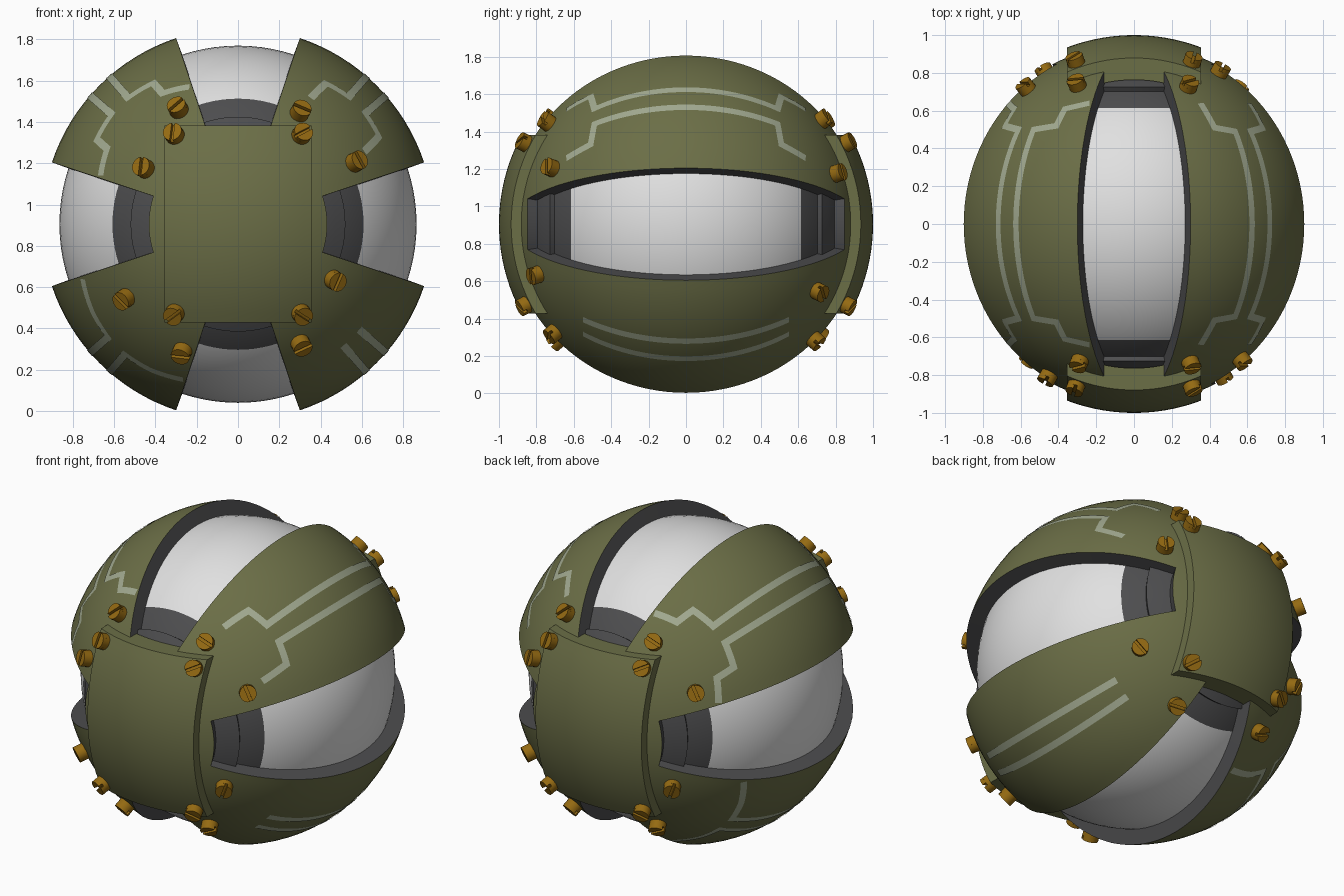
import bpy, bmesh, math
from mathutils import Vector, Matrix

if "Cube" in bpy.data.objects:
    bpy.data.objects.remove(bpy.data.objects["Cube"])

CZ = 0.905                      # height of the ball centre
R_SHELL, R_CORE, R_PLATE = 0.95, 0.865, 1.0
GAP = 18.4                      # half angle of each window gap (degrees)


def mat(name, rgb):
    m = bpy.data.materials.new(name)
    m.diffuse_color = (*rgb, 1)
    m.use_nodes = True
    m.node_tree.nodes["Principled BSDF"].inputs["Base Color"].default_value = m.diffuse_color
    return m


GREEN = mat("olive green", (0.147, 0.156, 0.062))
STRIPE = mat("pale stripe", (0.36, 0.40, 0.28))
DARK = mat("dark grey", (0.075, 0.075, 0.078))
WHITE = mat("white", (0.75, 0.75, 0.75))
GOLD = mat("brass", (0.30, 0.145, 0.006))


def finish(name, bm, mats, solid=0.0, rim=0):
    me = bpy.data.meshes.new(name)
    bm.to_mesh(me)
    bm.free()
    ob = bpy.data.objects.new(name, me)
    bpy.context.collection.objects.link(ob)
    ob.location.z = CZ
    for m in mats:
        me.materials.append(m)
    for o in bpy.context.selected_objects:
        o.select_set(False)
    bpy.context.view_layer.objects.active = ob
    ob.select_set(True)
    if solid:
        md = ob.modifiers.new("thickness", 'SOLIDIFY')
        md.thickness, md.offset, md.material_offset_rim = solid, -1, rim
        bpy.ops.object.modifier_apply(modifier=md.name)
    bpy.ops.object.shade_smooth_by_angle(angle=math.radians(35))
    return ob


def steps(a, b, n):
    return [a + (b - a) * i / n for i in range(n)]


# Angles round the y axis, with exact panel borders
PHIS = []
for q in range(4):
    PHIS += steps(q * 90 - GAP, q * 90 + GAP, 10) + steps(q * 90 + GAP, q * 90 + 90 - GAP, 16)


def ball(radius, thetas, keep=lambda t, p: True, color=lambda c: 0):
    """Part of a sphere with its poles on the y axis."""
    bm = bmesh.new()

    def pt(t, p):
        t, p = math.radians(t), math.radians(p)
        return bm.verts.new(radius * Vector((math.sin(t) * math.sin(p), math.cos(t),
                                             math.sin(t) * math.cos(p))))
    for t0, t1 in zip(thetas, thetas[1:]):
        for i, p0 in enumerate(PHIS):
            p1 = PHIS[i + 1] if i + 1 < len(PHIS) else PHIS[0] + 360
            if keep((t0 + t1) / 2, (p0 + p1) / 2):
                bm.faces.new([pt(t0, p0), pt(t1, p0), pt(t1, p1), pt(t0, p1)])
    bmesh.ops.remove_doubles(bm, verts=bm.verts[:], dist=1e-5)
    bm.normal_update()
    for f in bm.faces:
        c = f.calc_center_median()
        if f.normal.dot(c) < 0:
            f.normal_flip()
        f.material_index = color(c)
    return bm


# White core with dark ends
tb = math.degrees(math.acos(0.615 / R_CORE))
th = steps(0, tb, 12) + steps(tb, 180 - tb, 26) + steps(180 - tb, 180, 12) + [180]
finish("core_ball", ball(R_CORE, th, color=lambda c: int(abs(c.y) > 0.615)), [WHITE, DARK])

# Dark collars round the poles
tc = math.degrees(math.asin(0.52 / 0.893))
for name, a, b in (("back_collar", 0, tc), ("front_collar", 180 - tc, 180)):
    finish(name, ball(0.893, steps(a, b, 10) + [b]), [DARK], 0.05)

# Green shell: four panels joined by round caps at both poles
t0 = math.degrees(math.asin(0.432 / R_SHELL))
th = steps(0, t0, 8) + steps(t0, 180 - t0, 40) + steps(180 - t0, 180, 8) + [180]


def in_panel(t, p):
    return t < t0 or t > 180 - t0 or GAP < p % 90 < 90 - GAP


finish("shell_panels", ball(R_SHELL, th, in_panel), [GREEN, DARK], 0.1, 1)

# Square curved plates on the front and back
N = 20
for name, s in (("front_plate", -1), ("back_plate", 1)):
    bm = bmesh.new()
    bmesh.ops.create_grid(bm, x_segments=N, y_segments=N, size=1)
    for v in bm.verts:
        v.co = Vector((v.co.x * 0.355, 0, v.co.y * 0.477))
    top = bm.verts[:]
    ext = bmesh.ops.extrude_face_region(bm, geom=bm.faces[:], use_keep_orig=True)
    low = [g for g in ext["geom"] if isinstance(g, bmesh.types.BMVert)]
    for verts, r in ((top, R_PLATE), (low, 0.90)):
        for v in verts:
            v.co.y = s * math.sqrt(r * r - v.co.x ** 2 - v.co.z ** 2)
    bmesh.ops.recalc_face_normals(bm, faces=bm.faces[:])
    finish(name, bm, [GREEN])


# Painted stripes: thin ribbons on the shell, points are (y, degrees from the z axis)
def stripe(name, half, sx, sz, width=0.038):
    r = R_SHELL + 0.003
    path = [(-y, a) for y, a in reversed(half)] + half
    pts = []
    for (y0, a0), (y1, a1) in zip(path, path[1:]):
        n = max(2, int(abs(y1 - y0) / 0.03), int(abs(a1 - a0) / 2))
        pts += [(y0 + (y1 - y0) * i / n, a0 + (a1 - a0) * i / n) for i in range(n)]
    pts.append(path[-1])
    P = []
    for y, a in pts:
        a, q = math.radians(a), math.sqrt(r * r - y * y)
        P.append(Vector((sx * q * math.sin(a), y, sz * q * math.cos(a))))
    bm = bmesh.new()
    prev = None
    for i, p in enumerate(P):
        d0 = (p - P[max(i - 1, 0)]).normalized()
        d1 = (P[min(i + 1, len(P) - 1)] - p).normalized()
        t = (d0 + d1).normalized()
        k = max(0.6, t.dot(d1 if d1.length else d0))
        side = p.normalized().cross(t).normalized() * (width / 2 / k)
        cur = [bm.verts.new((p + e).normalized() * r) for e in (side, -side)]
        if prev:
            f = bm.faces.new([prev[0], prev[1], cur[1], cur[0]])
            f.normal_update()
            if f.normal.dot(p) < 0:
                f.normal_flip()
        prev = cur
    finish(name, bm, [STRIPE])


layouts = {
    "upper_left": (-1, 1, [(.50, 41), (.52, 31), (.61, 30), (.64, 19.5)]),
    "upper_right": (1, 1, [(.49, 41), (.51, 32), (.64, 30)]),
    "lower_left": (-1, -1, [(.46, 41), (.48, 31), (.52, 19.5)]),
    "lower_right": (1, -1, [(.55, 41)]),
}
for name, (sx, sz, half) in layouts.items():
    stripe(name + "_stripe_a", half, sx, sz)
    stripe(name + "_stripe_b", [(y, 90 - a) for y, a in half], sx, sz)


# Slotted bolts
def bolt(name, x, z, radius, turn):
    y = -math.sqrt(radius ** 2 - x * x - z * z)
    bm = bmesh.new()

    def prism(outline, z0, z1):
        a = [bm.verts.new((u, v, z0)) for u, v in outline]
        b = [bm.verts.new((u, v, z1)) for u, v in outline]
        bm.faces.new(a[::-1])
        bm.faces.new(b)
        for i in range(len(a)):
            j = (i + 1) % len(a)
            bm.faces.new([a[i], a[j], b[j], b[i]])
    br, slot = 0.047, 0.008
    prism([(br * math.cos(k * math.pi / 10), br * math.sin(k * math.pi / 10))
           for k in range(20)], -0.02, 0.03)
    e = math.asin(slot / br)
    arc = [e + (math.pi - 2 * e) * k / 10 for k in range(11)]
    for off in (0, math.pi):
        prism([(br * math.cos(k + off), br * math.sin(k + off)) for k in arc], 0.03, 0.052)
    n = Vector((x, y, z))
    M = Matrix.Translation(n) @ n.to_track_quat('Z', 'Y').to_matrix().to_4x4() @ Matrix.Rotation(turn, 4, 'Z')
    bm.transform(M)
    if name.startswith("back"):
        bm.transform(Matrix.Rotation(math.pi, 4, 'Z'))
    finish(name, bm, [GOLD])


plate_bolts = [(sx * 0.303, sz * 0.427) for sx in (-1, 1) for sz in (-1, 1)]
panel_bolts = [(-.285, .55), (-.447, .267), (-.54, -.355), (-.267, -.61),
               (.30, -.573), (.46, -.267), (.56, .296), (.296, .535)]
for end in ("front", "back"):
    for i, (x, z) in enumerate(plate_bolts):
        bolt(f"{end}_plate_bolt_{i}", x, z, R_PLATE - 0.005, 0.6 + i)
    for i, (x, z) in enumerate(panel_bolts):
        bolt(f"{end}_panel_bolt_{i}", x, z, R_SHELL, 0.9 + 0.7 * i)
